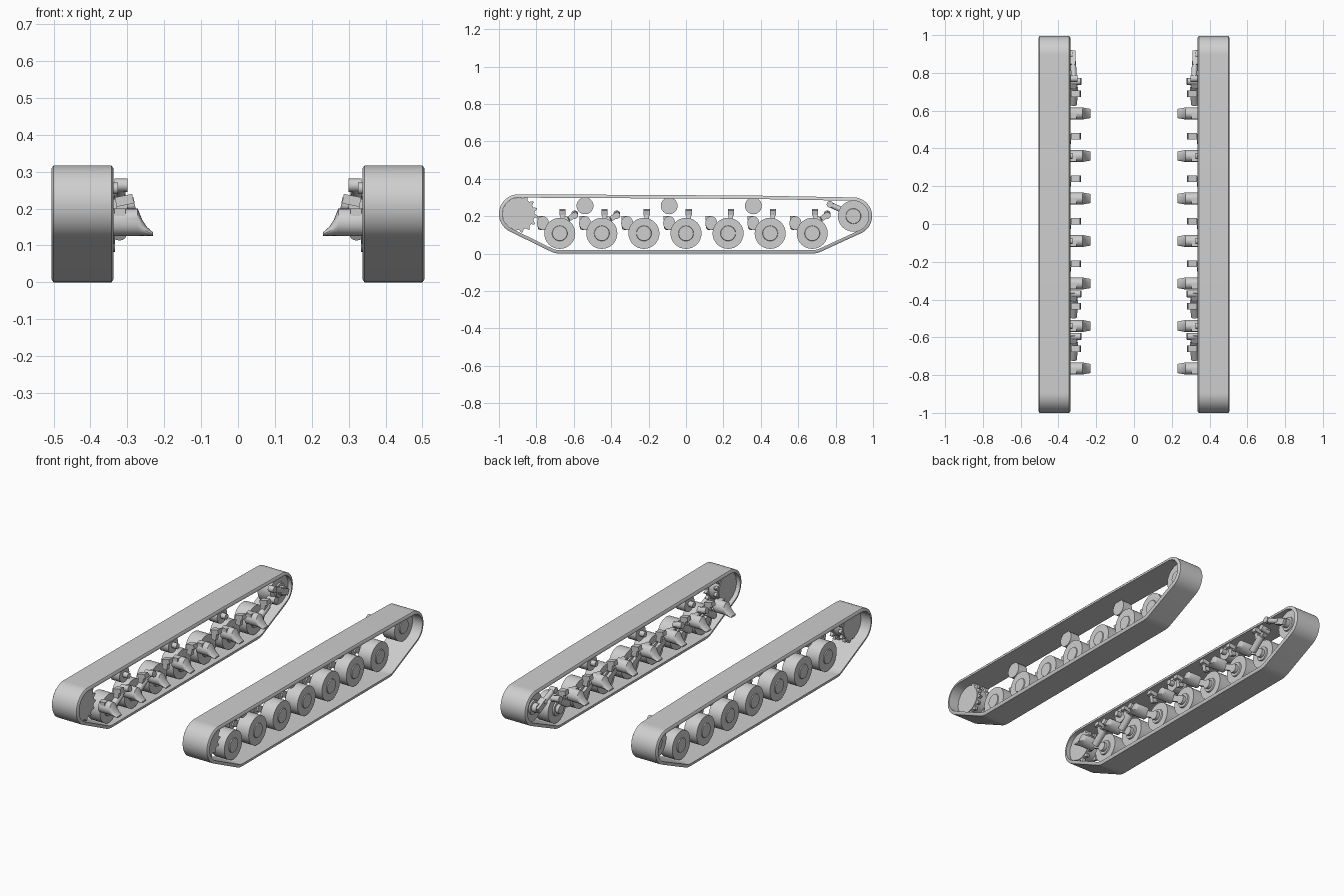
import bpy, bmesh, math
from mathutils import Vector, Matrix
from mathutils.geometry import convex_hull_2d

cube = bpy.data.objects.get("Cube")
if cube:
    bpy.data.objects.remove(cube, do_unlink=True)

steel = bpy.data.materials.new("plain_grey")
steel.use_nodes = True
GREY = (0.62, 0.62, 0.62, 1)
steel.diffuse_color = GREY
steel.node_tree.nodes["Principled BSDF"].inputs["Base Color"].default_value = GREY


def finish(bm, name):
    """Turn a left-hand part into an object mirrored across x."""
    bmesh.ops.recalc_face_normals(bm, faces=bm.faces)
    mesh = bpy.data.meshes.new(name)
    bm.to_mesh(mesh)
    bm.free()
    mesh.materials.append(steel)
    obj = bpy.data.objects.new(name, mesh)
    bpy.context.collection.objects.link(obj)
    bpy.ops.object.select_all(action='DESELECT')
    obj.select_set(True)
    bpy.context.view_layer.objects.active = obj
    bpy.ops.object.shade_smooth_by_angle(angle=math.radians(35))
    obj.modifiers.new("mirror", 'MIRROR')


def loft(bm, rings, cap=True, closed=False):
    """Skin rings of points that share one point count."""
    rows = [[bm.verts.new(p) for p in ring] for ring in rings]
    pairs = list(zip(rows, rows[1:])) + ([(rows[-1], rows[0])] if closed else [])
    for a, b in pairs:
        for i in range(len(a)):
            j = (i + 1) % len(a)
            bm.faces.new((a[i], a[j], b[j], b[i]))
    if cap:
        bm.faces.new(rows[0])
        bm.faces.new(rows[-1])


def lathe(bm, y, z, profile, n=32):
    """Revolve (x, radius) points around an axle along x."""
    turns = [math.tau * i / n for i in range(n)]
    loft(bm, [[(x, y + r * math.cos(t), z + r * math.sin(t)) for t in turns]
              for x, r in profile])


def rod(bm, a, b, r, n=16):
    a, b = Vector(a), Vector(b)
    d = b - a
    m = Matrix.Translation((a + b) / 2) @ d.to_track_quat('Z', 'Y').to_matrix().to_4x4()
    bmesh.ops.create_cone(bm, cap_ends=True, segments=n, radius1=r, radius2=r,
                          depth=d.length, matrix=m)


def box(bm, centre, size, tilt=0, axis='X'):
    m = (Matrix.Translation(centre) @ Matrix.Rotation(tilt, 4, axis)
         @ Matrix.Diagonal((*size, 1)))
    bmesh.ops.create_cube(bm, size=1, matrix=m)


WHEELS = [0.225 * i for i in range(-3, 4)]
ROLLERS = (-0.54, -0.09, 0.36)
SPROCKET = (-0.895, 0.212)
IDLER = (0.895, 0.2)

# Track belt: hull around the running gear, swept with a chamfered section
pulleys = [(*SPROCKET, 0.105), (*IDLER, 0.1), (-0.675, 0.11, 0.11),
           (0.675, 0.11, 0.11), (0.36, 0.255, 0.055)]
samples = [(y, z, r, math.tau * k / 72) for y, z, r in pulleys for k in range(72)]


def on_belt(sample, depth):
    y, z, r, t = sample
    return y + (r - depth) * math.cos(t), z + (r - depth) * math.sin(t)


hull = convex_hull_2d([on_belt(s, 0) for s in samples])
section = [(0.337, 0.018), (0.337, 0.009), (0.343, 0), (0.5, 0),
           (0.506, 0.009), (0.506, 0.018)]
bm = bmesh.new()
loft(bm, [[(x, *on_belt(samples[i], d)) for x, d in section] for i in hull],
     cap=False, closed=True)
finish(bm, "track_belt")

# Road wheels: plain discs with a slightly raised hub
disc = [(0.352, 0.04), (0.36, 0.042), (0.36, 0.083), (0.442, 0.083),
        (0.442, 0.041), (0.447, 0.039)]
bm = bmesh.new()
for y in WHEELS:
    lathe(bm, y, 0.108, disc)
finish(bm, "road_wheels")

# Idler wheel
bm = bmesh.new()
lathe(bm, *IDLER, disc)
finish(bm, "idler_wheel")

# Drive sprocket: solid drum whose teeth bite into the belt
bm = bmesh.new()
TEETH = 15
for x0, x1 in ((0.362, 0.38), (0.424, 0.442)):
    outline = []
    for i in range(TEETH):
        for step, r in ((0, 0.086), (0.35, 0.086), (0.6, 0.102), (0.75, 0.102)):
            t = math.tau * (i + step) / TEETH
            outline.append((SPROCKET[0] + r * math.cos(t), SPROCKET[1] + r * math.sin(t)))
    loft(bm, [[(x, *p) for p in outline] for x in (x0, x1)])
lathe(bm, *SPROCKET, [(0.358, 0.08), (0.446, 0.08)])
finish(bm, "drive_sprocket")

# Return rollers with their axles
bm = bmesh.new()
for y in ROLLERS:
    lathe(bm, y, 0.255, [(0.355, 0.045), (0.415, 0.045)])
    rod(bm, (0.325, y, 0.255), (0.36, y, 0.255), 0.016)
finish(bm, "return_rollers")

# Suspension mounts: horns that flare down towards the hull
bm = bmesh.new()
horn = [(0.23, 0.135, 0.024), (0.246, 0.149, 0.027), (0.26, 0.17, 0.029),
        (0.272, 0.2, 0.032), (0.345, 0.2, 0.032)]
for w in WHEELS:
    y = w - 0.09
    rings = []
    for x, top, half in horn:
        mid, h = (top + 0.126) / 2, (top - 0.126) / 2
        rings.append([(x, y + half * math.cos(math.tau * k / 20),
                       mid + h * math.sin(math.tau * k / 20)) for k in range(20)])
    loft(bm, rings)
    box(bm, (0.32, y - 0.015, 0.19), (0.03, 0.03, 0.02))
finish(bm, "suspension_mounts")

# Swing arms joining the mounts to the wheel axles
bm = bmesh.new()
for w in WHEELS:
    box(bm, (0.344, w - 0.045, 0.135), (0.018, 0.11, 0.035), -0.5)
    rod(bm, (0.333, w, 0.108), (0.362, w, 0.108), 0.026)
finish(bm, "swing_arms")

# Bump stops above the wheels, leaning inwards
bm = bmesh.new()
for w in WHEELS:
    y = w + 0.015
    box(bm, (0.308, y, 0.222), (0.048, 0.033, 0.026), 0.2, 'Y')
    box(bm, (0.316, y, 0.195), (0.03, 0.024, 0.045), -0.2, 'Y')
finish(bm, "bump_stops")

# Dampers on the end wheels
bm = bmesh.new()
for w in (WHEELS[0], WHEELS[1], WHEELS[6]):
    low, mid, high = ((0.322, w - 0.04, 0.13), (0.315, w + 0.045, 0.185),
                      (0.306, w + 0.08, 0.208))
    rod(bm, low, mid, 0.02)
    rod(bm, mid, high, 0.012)
    rod(bm, (0.28, w + 0.08, 0.213), (0.335, w + 0.08, 0.203), 0.018)
    box(bm, (0.322, w + 0.07, 0.2), (0.03, 0.05, 0.028), 0.6)
finish(bm, "dampers")

# Track tensioner beside the idler
bm = bmesh.new()
rod(bm, (0.318, 0.765, 0.265), (0.322, 0.86, 0.22), 0.015)
rod(bm, (0.3, 0.77, 0.263), (0.335, 0.77, 0.263), 0.018)
box(bm, (0.328, 0.875, 0.21), (0.035, 0.08, 0.035), -0.45)
rod(bm, (0.325, *IDLER), (0.362, *IDLER), 0.026)
finish(bm, "track_tensioner")
